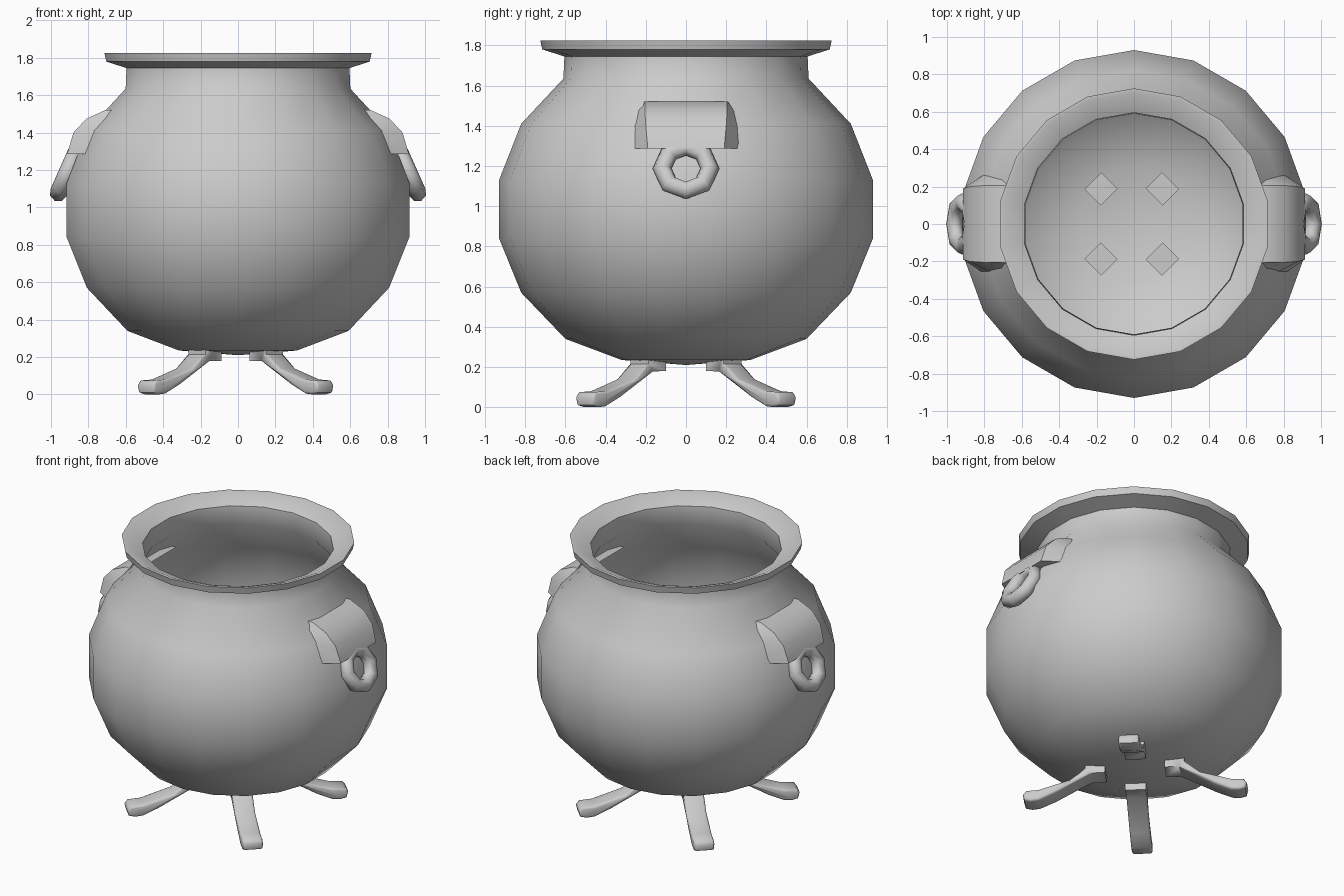
import bpy, bmesh
from math import sin, cos, pi, radians
from mathutils import Vector, Matrix

if "Cube" in bpy.data.objects:
    bpy.data.objects.remove(bpy.data.objects["Cube"])


def finish(bm, name, angle=50):
    bmesh.ops.recalc_face_normals(bm, faces=bm.faces[:])
    me = bpy.data.meshes.new(name)
    bm.to_mesh(me)
    bm.free()
    ob = bpy.data.objects.new(name, me)
    bpy.context.collection.objects.link(ob)
    bpy.ops.object.select_all(action='DESELECT')
    bpy.context.view_layer.objects.active = ob
    ob.select_set(True)
    bpy.ops.object.shade_smooth_by_angle(angle=radians(angle))
    return ob


def lathe(name, profile, sides):
    # Revolve (radius, z) points; zero radius makes a pole
    bm = bmesh.new()
    rings = []
    for r, z in profile:
        n = sides if r > 0 else 1
        rings.append([bm.verts.new((r * cos(pi / 2 + 2 * pi * i / sides),
                                    r * sin(pi / 2 + 2 * pi * i / sides), z))
                      for i in range(n)])
    for a, b in zip(rings, rings[1:]):
        for i in range(sides):
            j = (i + 1) % sides
            vs = [a[i % len(a)], a[j % len(a)], b[j % len(b)], b[i % len(b)]]
            bm.faces.new(list(dict.fromkeys(vs)))
    return finish(bm, name)


# Pot: outer wall, flared rim, inner wall
lathe("pot_body", [
    (0, 0.21), (0.32, 0.235), (0.60, 0.34), (0.82, 0.57), (0.93, 0.84),
    (0.93, 1.13), (0.82, 1.41), (0.61, 1.635), (0.605, 1.745),
    (0.715, 1.78), (0.725, 1.825), (0.705, 1.825), (0.595, 1.775),
    (0.59, 1.65), (0.775, 1.41), (0.87, 1.13), (0.87, 0.85), (0.77, 0.59),
    (0.57, 0.37), (0.30, 0.275), (0, 0.25)], 18)

# Legs: side outline (radial distance, z) given a width along the diagonal
LEG = [(0.187, 0.31), (0.31, 0.31), (0.31, 0.215), (0.41, 0.14), (0.60, 0.08),
       (0.68, 0.075), (0.70, 0.05), (0.69, 0.01), (0.65, 0.0), (0.60, 0.005),
       (0.50, 0.05), (0.28, 0.178), (0.187, 0.18)]


def leg(name, sx, sy):
    bm = bmesh.new()
    d, t = Vector((1, 1, 0)).normalized(), Vector((-1, 1, 0)).normalized()
    shift = Vector((-0.012, 0.012, 0))
    sides = []
    for w in (-0.064, 0.064):
        pts = [d * r + t * w + shift + Vector((0, 0, z)) for r, z in LEG]
        sides.append([bm.verts.new((p.x * sx - 0.013, p.y * sy, p.z)) for p in pts])
    a, b = sides
    bm.faces.new(a)
    bm.faces.new(b[::-1])
    for i in range(len(a)):
        j = (i + 1) % len(a)
        bm.faces.new((a[i], a[j], b[j], b[i]))
    # Round the long edges of the leg
    long_edges = [e for s in sides for v in s[2:12] for e in v.link_edges
                  if e.other_vert(v) in s[2:12]]
    bmesh.ops.recalc_face_normals(bm, faces=bm.faces[:])
    bmesh.ops.bevel(bm, geom=list(set(long_edges)), offset=0.014, segments=2,
                    profile=0.5, affect='EDGES', clamp_overlap=True)
    finish(bm, name)


for fb, sy in (("front", -1), ("back", 1)):
    for lr, sx in (("left", -1), ("right", 1)):
        leg(f"{fb}_{lr}_leg", sx, sy)

# Lug rows: z, outer x, outer half width, base x, base half width
LUG = [(1.52, 0.71, 0.205, 0.62, 0.215), (1.475, 0.81, 0.205, 0.70, 0.24),
       (1.40, 0.88, 0.20, 0.76, 0.26), (1.287, 0.913, 0.19, 0.78, 0.28)]


def lug(name, s):
    bm = bmesh.new()
    rows = [[bm.verts.new((x * s, y, z)) for x, y in
             ((xb, -wb), (xo, -wo), (xo, wo), (xb, wb))]
            for z, xo, wo, xb, wb in LUG]
    for a, b in zip(rows, rows[1:]):
        for i in range(4):
            j = (i + 1) % 4
            bm.faces.new((a[i], a[j], b[j], b[i]))
    bm.faces.new(rows[0])
    bm.faces.new(rows[-1][::-1])
    finish(bm, name)


def ring(name, s):
    # Eight-sided torus hanging from the lug, tilted outwards at the bottom
    bm = bmesh.new()
    m = Matrix.Translation((0.912 * s, 0, 1.187)) @ Matrix.Rotation(-s * radians(24), 4, 'Y')
    n, k, R, r = 8, 8, 0.119, 0.047
    vs = [[bm.verts.new(m @ Vector((r * sin(2 * pi * j / k),
                                    (R + r * cos(2 * pi * j / k)) * cos(2 * pi * i / n),
                                    (R + r * cos(2 * pi * j / k)) * sin(2 * pi * i / n))))
           for j in range(k)] for i in range(n)]
    for i in range(n):
        for j in range(k):
            a, b = vs[i], vs[(i + 1) % n]
            bm.faces.new((a[j], b[j], b[(j + 1) % k], a[(j + 1) % k]))
    finish(bm, name, 60)


for side, s in (("left", -1), ("right", 1)):
    lug(f"{side}_lug", s)
    ring(f"{side}_ring", s)
